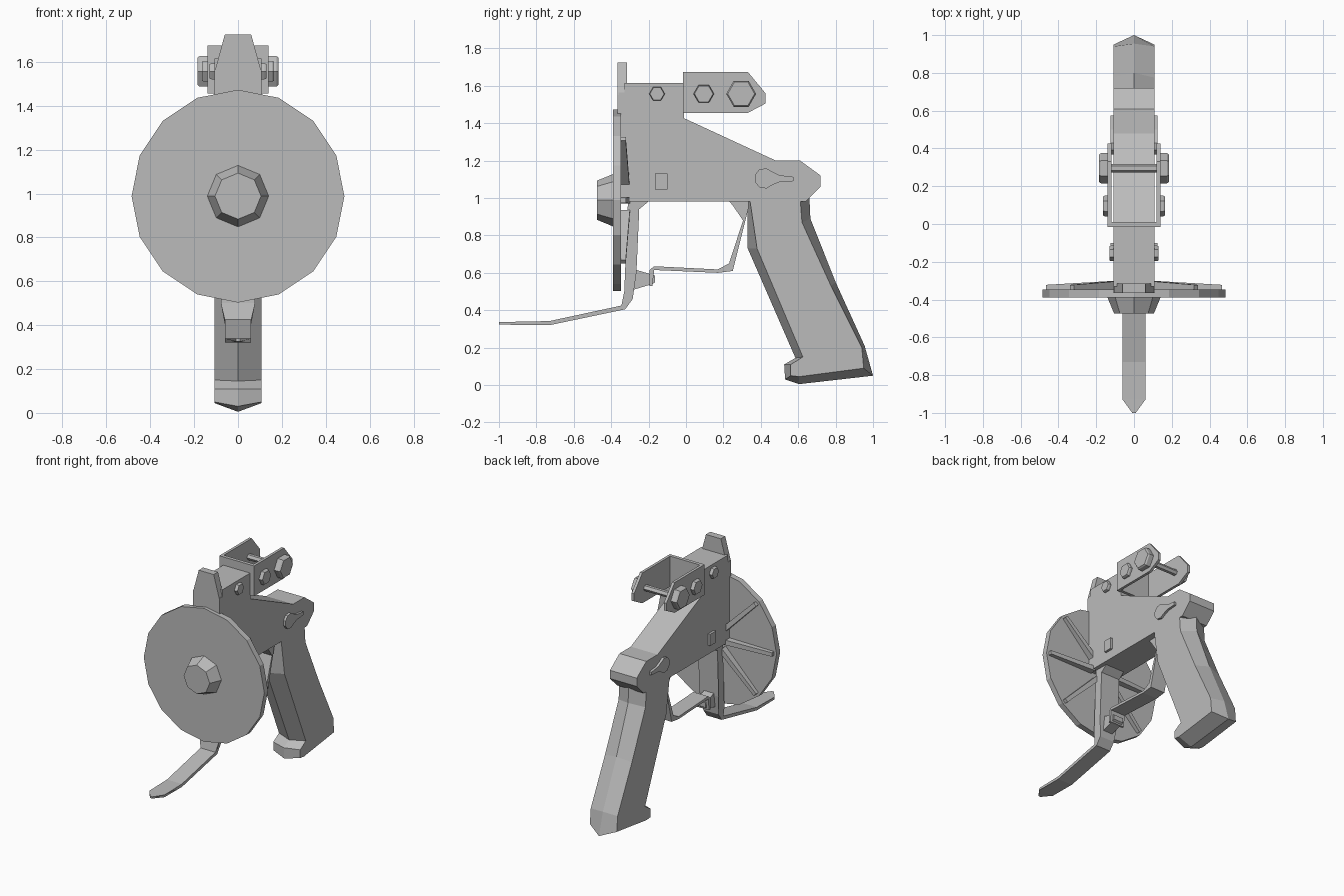
import bpy, bmesh, math
from mathutils import Vector

cube = bpy.data.objects.get("Cube")
if cube:
    bpy.data.objects.remove(cube, do_unlink=True)

grey = bpy.data.materials.new("plain grey")
grey.use_nodes = True
colour = (0.5, 0.5, 0.5, 1)
grey.diffuse_color = colour
grey.node_tree.nodes["Principled BSDF"].inputs["Base Color"].default_value = colour


def loft(name, rings):
    """Skin matching rings of points and cap both ends."""
    bm = bmesh.new()
    loops = [[bm.verts.new(p) for p in ring] for ring in rings]
    n = len(loops[0])
    for a, b in zip(loops, loops[1:]):
        for i in range(n):
            j = (i + 1) % n
            bm.faces.new((a[i], a[j], b[j], b[i]))
    bm.faces.new(loops[0])
    bm.faces.new(loops[-1])
    bmesh.ops.recalc_face_normals(bm, faces=bm.faces)
    mesh = bpy.data.meshes.new(name)
    bm.to_mesh(mesh)
    bm.free()
    mesh.materials.append(grey)
    ob = bpy.data.objects.new(name, mesh)
    bpy.context.collection.objects.link(ob)
    return ob


def prism(name, profile, x0, x1):
    """Extrude a side (y, z) profile from x0 to x1."""
    return loft(name, [[(x, y, z) for y, z in profile] for x in (x0, x1)])


def pair(name, profile, x0, x1):
    prism("left_" + name, profile, x0, x1)
    prism("right_" + name, profile, -x0, -x1)


def ngon(n, r, a, b, start=0):
    return [(a + r * math.cos(start + math.tau * i / n),
             b + r * math.sin(start + math.tau * i / n)) for i in range(n)]


def rect(y0, y1, z0, z1):
    return [(y0, z0), (y1, z0), (y1, z1), (y0, z1)]


W = 0.108
AXIS = 0.988

# Body wedge
prism("body", [(-0.36, 0.98), (0.64, 0.98), (0.72, 1.06), (0.72, 1.12), (0.61, 1.2),
               (0.48, 1.2), (-0.31, 1.565), (-0.36, 1.565)], -W, W)

# Grip with a ridge running all round its middle
ridge = [(0.33, 1.0), (0.33, 0.73), (0.585, 0.145), (0.525, 0.11), (0.53, 0.03),
         (0.605, 0.005), (1.0, 0.05), (0.955, 0.21), (0.8, 0.55), (0.665, 0.89), (0.66, 1.0)]
side = [(0.34, 1.0), (0.38, 0.73), (0.625, 0.15), (0.56, 0.11), (0.56, 0.05),
        (0.605, 0.045), (0.95, 0.09), (0.94, 0.2), (0.775, 0.53), (0.62, 0.87), (0.61, 1.0)]
loft("grip", [[(x, y, z) for y, z in prof]
              for x, prof in ((-W, side), (0, ridge), (W, side))])

# Tapered front post
post = [(-W, 1.42), (W, 1.42), (W, 1.55), (0.06, 1.725), (-0.06, 1.725), (-W, 1.55)]
loft("front_post", [[(x, y, z) for x, z in post] for y in (-0.365, -0.315)])

# Front disc and faceted hub
loft("disc", [[(x, y, z) for x, z in ngon(16, 0.485, 0, AXIS, math.pi / 2)]
              for y in (-0.39, -0.348)])
loft("hub", [[(x, y, z) for x, z in ngon(8, r, 0, AXIS, math.pi / 2)]
             for y, r in ((-0.475, 0.105), (-0.385, 0.142))])

# Tapering ribs on the back of the disc
for k, deg in enumerate((0, 45, 135, 180, 225, 315)):
    a = math.radians(deg)
    out = Vector((math.cos(a), 0, math.sin(a)))
    across = Vector((-math.sin(a), 0, math.cos(a)))
    rings = []
    for r, back, half in ((0.09, -0.3, 0.018), (0.465, -0.322, 0.014)):
        c = out * r + Vector((0, 0, AXIS))
        rings.append([c + across * s * half + Vector((0, y, 0))
                      for s, y in ((-1, -0.355), (1, -0.355), (1, back), (-1, back))])
    loft("disc_rib_%d" % (k + 1), rings)

# Lever below the body, pointed at the tip and wider at the top
lever = prism("lever", [(-0.31, 0.99), (-0.19, 0.99), (-0.25, 0.94), (-0.265, 0.6),
                        (-0.285, 0.46), (-0.325, 0.405), (-0.73, 0.32), (-0.93, 0.322),
                        (-1.0, 0.325), (-1.0, 0.338), (-0.93, 0.338), (-0.73, 0.342),
                        (-0.345, 0.425), (-0.33, 0.5)], -0.06, 0.06)
for v in lever.data.vertices:
    if v.co.y < -0.97:
        v.co.x *= 0.15
    elif v.co.z > 0.48:
        v.co.x *= 1.3

# Guard strip and its catch
prism("guard", [(-0.195, 0.53), (-0.18, 0.53), (-0.17, 0.615), (0.17, 0.6), (0.25, 0.61),
                (0.335, 0.95), (0.335, 0.99), (0.225, 0.99), (0.25, 0.96), (0.305, 0.88),
                (0.23, 0.65), (0.17, 0.618), (-0.17, 0.635), (-0.195, 0.615)], -0.06, 0.06)
prism("guard_catch", [(-0.28, 0.51), (-0.18, 0.54), (-0.165, 0.55), (-0.165, 0.585),
                      (-0.18, 0.59), (-0.28, 0.62)], -0.04, 0.04)

# Top block and open rear bracket
prism("top_block", [(-0.33, 1.5), (-0.01, 1.4), (-0.01, 1.615), (-0.33, 1.615)], -W, W)
pair("bracket_plate", [(-0.015, 1.455), (0.33, 1.455), (0.425, 1.505), (0.425, 1.56),
                       (0.33, 1.675), (-0.015, 1.675)], 0.12, 0.14)
prism("bracket_front_wall", rect(-0.015, 0.01, 1.455, 1.675), -0.13, 0.13)
prism("cross_shaft", ngon(6, 0.022, 0.295, 1.555), -0.13, 0.13)

# Hexagonal bolt heads with chamfered ends
for name, y, r, x0, x1 in (("large", 0.295, 0.08, 0.135, 0.185),
                           ("middle", 0.095, 0.055, 0.135, 0.165),
                           ("small", -0.155, 0.042, 0.1, 0.13)):
    for label, s in (("left", 1), ("right", -1)):
        loft("%s_%s_bolt" % (label, name),
             [[(s * x, a, b) for a, b in ngon(6, rad, y, 1.557)]
              for x, rad in ((x0, r), (x1 - 0.01, r), (x1, r * 0.9))])

# Side latch and square button
latch = [(0.42 + 0.055 * math.cos(math.radians(t)), 1.105 + 0.055 * math.sin(math.radians(t)))
         for t in range(40, 321, 40)]
pair("latch", latch + [(0.5, 1.085), (0.575, 1.09), (0.575, 1.113), (0.5, 1.122)], 0.1, 0.125)
pair("button", rect(-0.165, -0.1, 1.045, 1.13), 0.1, 0.125)
